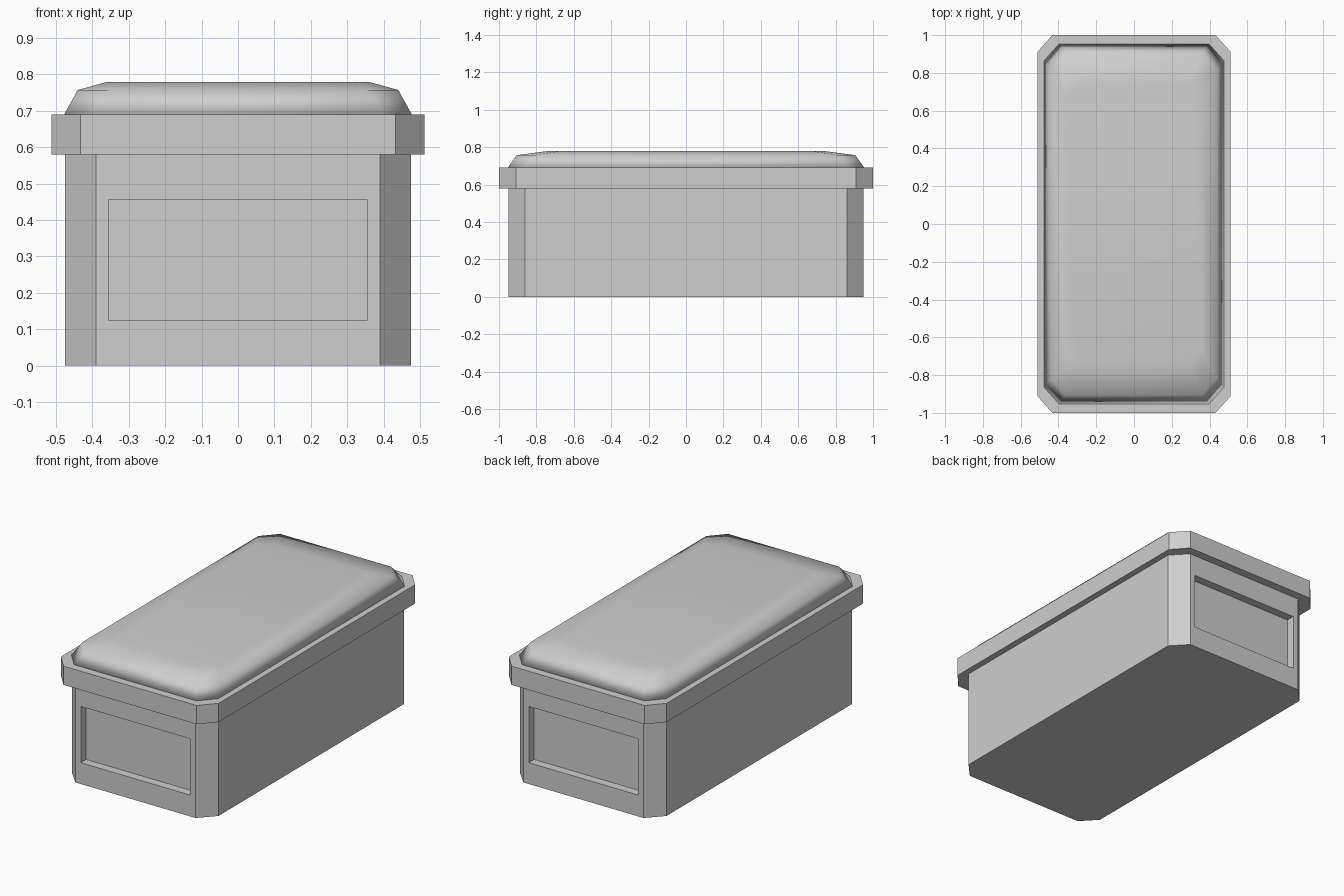
import bpy
import bmesh

cube = bpy.data.objects.get("Cube")
if cube:
    bpy.data.objects.remove(cube, do_unlink=True)

grey = bpy.data.materials.new("light_grey")
grey.use_nodes = True
colour = (0.62, 0.62, 0.62, 1)
grey.diffuse_color = colour
grey.node_tree.nodes["Principled BSDF"].inputs["Base Color"].default_value = colour


def octagon(hx, hy, cx, cy):
    """Rectangle outline with clipped corners, counter-clockwise."""
    ix, iy = hx - cx, hy - cy
    return [(ix, -hy), (hx, -iy), (hx, iy), (ix, hy),
            (-ix, hy), (-hx, iy), (-hx, -iy), (-ix, -hy)]


def loft(bm, rings):
    """Skin a stack of (height, outline) rings and cap both ends."""
    loops = [[bm.verts.new((x, y, z)) for x, y in outline] for z, outline in rings]
    for low, high in zip(loops, loops[1:]):
        for i in range(len(low)):
            j = (i + 1) % len(low)
            bm.faces.new((low[i], low[j], high[j], high[i]))
    bm.faces.new(loops[0][::-1])
    bm.faces.new(loops[-1])
    bm.normal_update()


def finish(name, bm, smooth=False):
    mesh = bpy.data.meshes.new(name)
    for face in bm.faces:
        face.smooth = smooth
    bm.to_mesh(mesh)
    bm.free()
    mesh.materials.append(grey)
    obj = bpy.data.objects.new(name, mesh)
    bpy.context.collection.objects.link(obj)
    return obj


# Body with a sunken panel at each end
bm = bmesh.new()
outline = octagon(0.475, 0.95, 0.085, 0.09)
loft(bm, [(0, outline), (0.58, outline)])
ends = [f for f in bm.faces if abs(f.normal.y) > 0.99]
for end in ends:
    side = 1 if end.normal.y > 0 else -1
    # Frame border, then the step back to the panel
    bmesh.ops.inset_individual(bm, faces=[end], thickness=0.05)
    for v in end.verts:
        v.co.x = 0.355 if v.co.x > 0 else -0.355
        v.co.z = 0.455 if v.co.z > 0.29 else 0.125
    panel = bmesh.ops.extrude_discrete_faces(bm, faces=[end])["faces"][0]
    for v in panel.verts:
        v.co.y -= side * 0.05
finish("body", bm)

# Overhanging lid rim
bm = bmesh.new()
outline = octagon(0.512, 1.0, 0.08, 0.09)
loft(bm, [(0.58, outline), (0.69, outline)])
finish("lid_rim", bm)

# Softly domed lid top
bm = bmesh.new()
loft(bm, [(0.69, octagon(0.477, 0.953, 0.08, 0.09)),
          (0.757, octagon(0.44, 0.905, 0.08, 0.09)),
          (0.779, octagon(0.36, 0.74, 0.06, 0.07))])
finish("lid_dome", bm, smooth=True)
